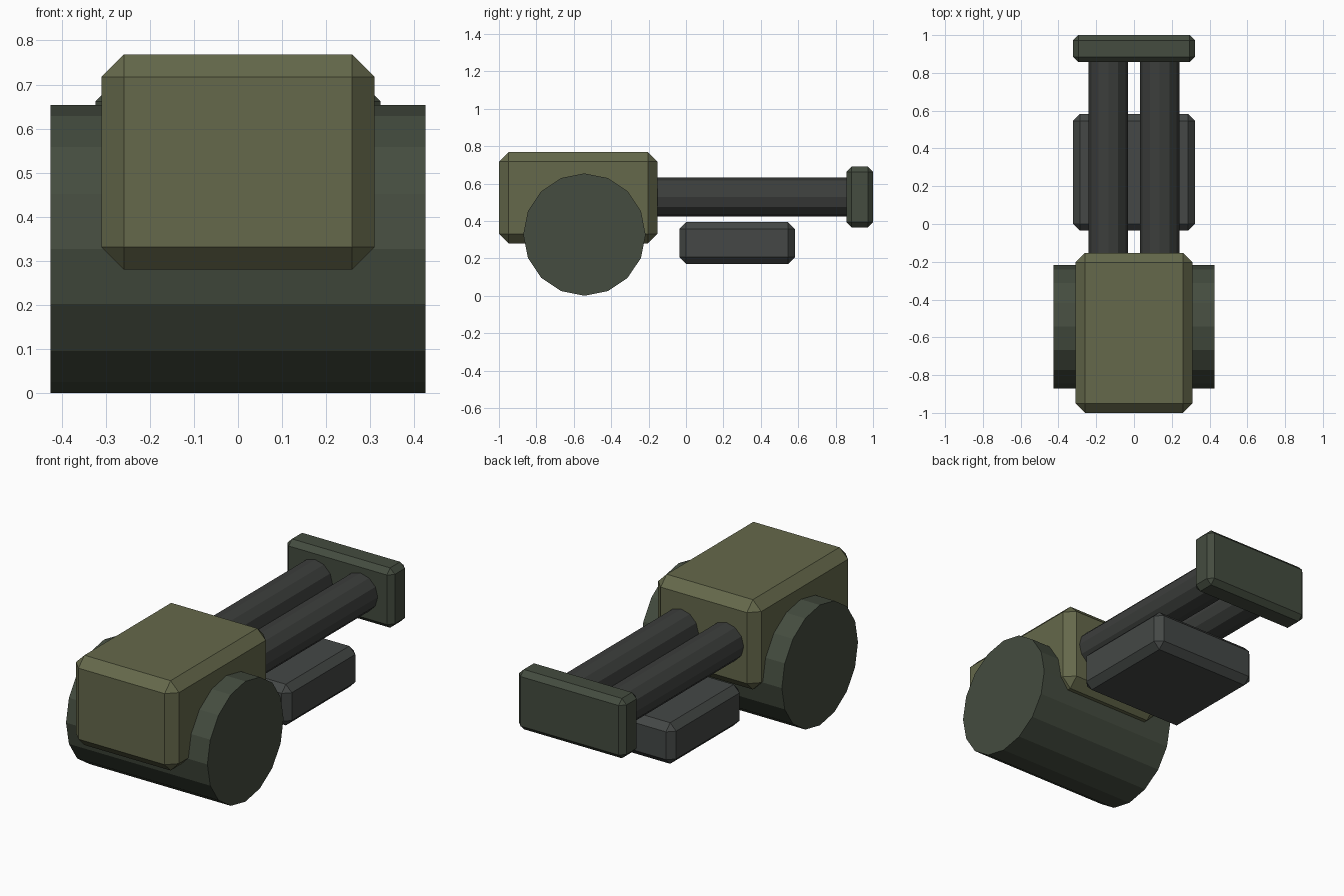
import bpy, math

if "Cube" in bpy.data.objects:
    bpy.data.objects.remove(bpy.data.objects["Cube"])


def paint(obj, name, color):
    mat = bpy.data.materials.get(name) or bpy.data.materials.new(name)
    mat.diffuse_color = (*color, 1)
    mat.use_nodes = True
    mat.node_tree.nodes["Principled BSDF"].inputs["Base Color"].default_value = mat.diffuse_color
    obj.data.materials.append(mat)


def chamfered_box(name, lo, hi, chamfer, mat):
    center = [(a + b) / 2 for a, b in zip(lo, hi)]
    bpy.ops.mesh.primitive_cube_add(size=1, location=center)
    obj = bpy.context.object
    obj.name = name
    obj.scale = [b - a for a, b in zip(lo, hi)]
    bpy.ops.object.transform_apply(location=False, rotation=False, scale=True)
    bevel = obj.modifiers.new("chamfer", 'BEVEL')
    bevel.width = chamfer
    bevel.segments = 1
    paint(obj, *mat)
    return obj


def cylinder(name, sides, radius, length, center, rotation, mat):
    bpy.ops.mesh.primitive_cylinder_add(vertices=sides, radius=radius, depth=length,
                                        location=center, rotation=rotation)
    obj = bpy.context.object
    obj.name = name
    paint(obj, *mat)
    return obj


OLIVE = ("olive", (0.13, 0.14, 0.07))
GREEN = ("dark_green", (0.058, 0.072, 0.05))
STEEL = ("dark_steel", (0.045, 0.048, 0.045))
GREY = ("dark_grey", (0.058, 0.064, 0.061))

# Main housing
chamfered_box("housing", (-0.31, -1.0, 0.28), (0.31, -0.153, 0.768), 0.051, OLIVE)

# Cross drum through the housing
cylinder("drum", 16, 0.327, 0.85, (0, -0.543, 0.327), (0, math.pi / 2, 0), GREEN)

# Twin tubes
for side, label in ((-1, "left"), (1, "right")):
    cylinder(f"tube_{label}", 12, 0.104, 1.08, (side * 0.136, 0.36, 0.527),
             (math.pi / 2, 0, 0), STEEL)

# End plate across the tubes
chamfered_box("end_plate", (-0.323, 0.857, 0.365), (0.323, 1.0, 0.69), 0.028, GREEN)

# Box slung below the tubes
chamfered_box("lower_box", (-0.323, -0.035, 0.17), (0.323, 0.582, 0.393), 0.036, GREY)
